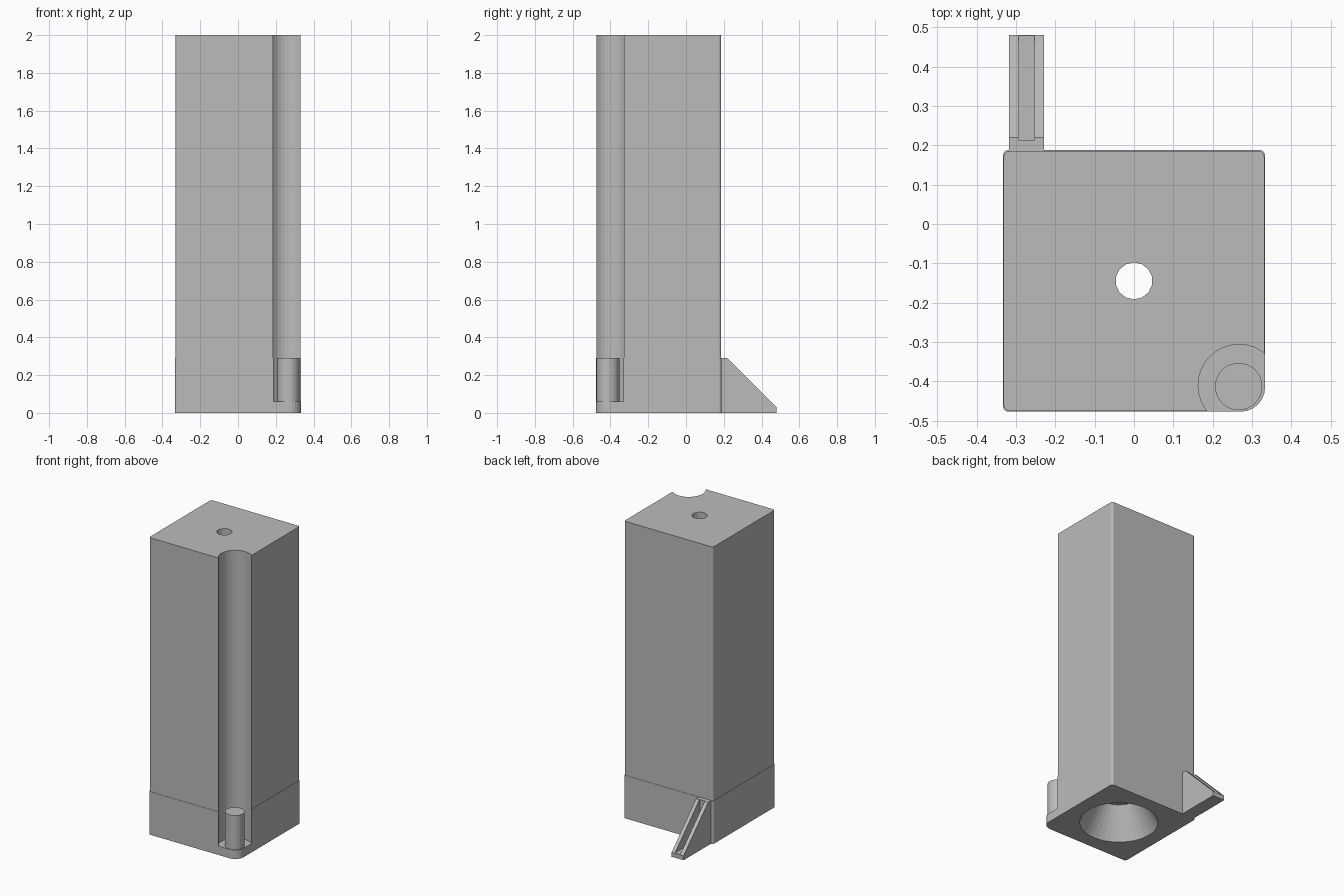
import bpy, bmesh, math

cube = bpy.data.objects.get("Cube")
if cube:
    bpy.data.objects.remove(cube, do_unlink=True)

grey = bpy.data.materials.new("plain grey")
grey.use_nodes = True
colour = (0.5, 0.5, 0.5, 1)
grey.diffuse_color = colour
grey.node_tree.nodes["Principled BSDF"].inputs["Base Color"].default_value = colour


def finish(name, bm):
    bmesh.ops.recalc_face_normals(bm, faces=bm.faces)
    mesh = bpy.data.meshes.new(name)
    bm.to_mesh(mesh)
    bm.free()
    mesh.materials.append(grey)
    obj = bpy.data.objects.new(name, mesh)
    bpy.context.collection.objects.link(obj)
    return obj


def extrude(name, points, offset):
    """Solid made by sweeping a closed outline along an offset."""
    bm = bmesh.new()
    face = bm.faces.new([bm.verts.new(p) for p in points])
    swept = bmesh.ops.extrude_face_region(bm, geom=[face], use_keep_orig=True)
    verts = [v for v in swept["geom"] if isinstance(v, bmesh.types.BMVert)]
    bmesh.ops.translate(bm, verts=verts, vec=offset)
    return finish(name, bm)


def cone(name, x, y, z0, z1, r0, r1, sides):
    bm = bmesh.new()
    bmesh.ops.create_cone(bm, cap_ends=True, segments=sides,
                          radius1=r0, radius2=r1, depth=z1 - z0)
    bmesh.ops.translate(bm, verts=bm.verts, vec=(x, y, (z0 + z1) / 2))
    return finish(name, bm)


def block(name, x0, x1, y0, y1, z0, z1, radii, steps=4):
    """Upright box with rounded corners, from back left going round."""
    corners = [(x1, y1, -1, -1), (x0, y1, 1, -1), (x0, y0, 1, 1), (x1, y0, -1, 1)]
    points = []
    for i, ((x, y, sx, sy), r) in enumerate(zip(corners, radii)):
        for k in range(steps + 1):
            a = math.pi / 2 * (i + k / steps)
            points.append((x + sx * r + r * math.cos(a),
                           y + sy * r + r * math.sin(a), z0))
    return extrude(name, points, (0, 0, z1 - z0))


def cut(obj, cutters):
    for c in cutters:
        mod = obj.modifiers.new("cut", "BOOLEAN")
        mod.operation = "DIFFERENCE"
        mod.solver = "EXACT"
        mod.object = c
    bpy.context.view_layer.update()
    mesh = bpy.data.meshes.new_from_object(
        obj.evaluated_get(bpy.context.evaluated_depsgraph_get()))
    obj.modifiers.clear()
    obj.data = mesh


# Main column, slightly inset above a base with one rounder corner
HALF, FRONT, BACK, SEAM = 0.333, -0.477, 0.188, 0.29
MID_Y = (FRONT + BACK) / 2
INSET = 0.002
base = block("base", -HALF, HALF, FRONT, BACK, 0, SEAM,
             (0.015, 0.015, 0.015, 0.062), 6)
column = block("column", -HALF + INSET, HALF - INSET, FRONT + INSET, BACK - INSET,
               SEAM, 2, (0.015,) * 4)

# Corner channel, central bore and funnel in the underside
channel = cone("channel_cutter", 0.267, -0.41, 0.06, 2.1, 0.104, 0.104, 32)
bore = cone("bore_cutter", 0, MID_Y, -0.1, 2.1, 0.047, 0.047, 14)
slope = (0.24 - 0.13) / 0.2
funnel = cone("funnel_cutter", 0, MID_Y, -0.02, 0.2, 0.24 + 0.02 * slope, 0.13, 40)
cut(base, [channel, funnel, bore])
cut(column, [channel, bore])

# Pin standing in the channel
cone("corner_pin", 0.266, -0.413, 0.055, SEAM, 0.06, 0.06, 32)

# Sloping rear fin with a slot along its top
outline = [(BACK - 0.01, 0), (0.48, 0), (0.48, 0.03), (0.22, SEAM), (BACK - 0.01, SEAM)]
fin = extrude("rear_fin", [(-0.318, y, z) for y, z in outline], (0.089, 0, 0))
slot = block("slot_cutter", -0.293, -0.253, 0.212, 0.6, 0.031, 0.5, (0.001,) * 4, 1)
cut(fin, [slot])

for cutter in (channel, bore, funnel, slot):
    bpy.data.objects.remove(cutter, do_unlink=True)
